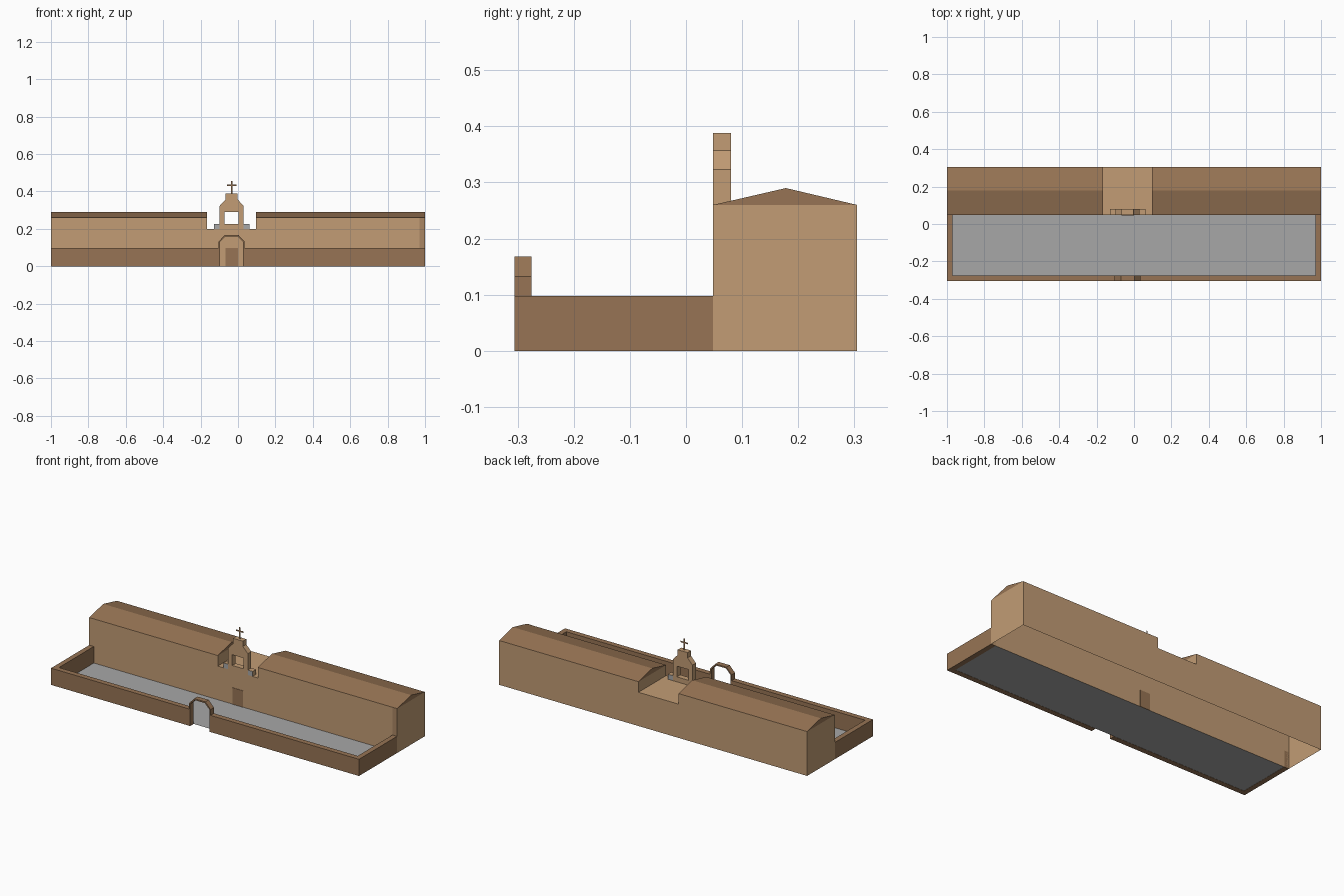
import bpy
import bmesh

cube = bpy.data.objects.get("Cube")
if cube:
    bpy.data.objects.remove(cube, do_unlink=True)


def material(name, r, g, b):
    m = bpy.data.materials.new(name)
    m.use_nodes = True
    m.diffuse_color = (r, g, b, 1)
    m.node_tree.nodes["Principled BSDF"].inputs["Base Color"].default_value = (r, g, b, 1)
    return m


tan = material("tan adobe", .54, .335, .178)
brown = material("brown clay", .309, .175, .089)
mid = material("weathered tan", .40, .24, .125)
grey = material("grey paving", .39, .39, .39)

BACK, FRONT, MID = .305, .048, .178      # building depth
YARD, INNER = -.306, -.275               # front yard wall depth
GAP_L, GAP_R = -.165, .095               # gap between the two roofs
EAVE, RIDGE, LOW, WALL = .26, .29, .198, .098
AXIS = -.034                             # centre line of gate and belfry


def finish(name, bm, mats):
    bmesh.ops.recalc_face_normals(bm, faces=bm.faces[:])
    mesh = bpy.data.meshes.new(name)
    bm.to_mesh(mesh)
    bm.free()
    for m in mats:
        mesh.materials.append(m)
    ob = bpy.data.objects.new(name, mesh)
    bpy.context.collection.objects.link(ob)
    return ob


def prism(name, profiles, y0, y1, mats, open_bottom=False):
    """Extrude outlines in x and z from y0 to y1; flat when y0 equals y1."""
    bm = bmesh.new()
    for profile in profiles:
        face = bm.faces.new([bm.verts.new((x, y0, z)) for x, z in profile])
        if y1 != y0:
            ext = bmesh.ops.extrude_face_region(bm, geom=[face], use_keep_orig=True)
            moved = [v for v in ext["geom"] if isinstance(v, bmesh.types.BMVert)]
            bmesh.ops.translate(bm, verts=moved, vec=(0, y1 - y0, 0))
    if open_bottom:
        low = min(v.co.z for v in bm.verts)
        under = [f for f in bm.faces if all(v.co.z < low + .001 for v in f.verts)]
        bmesh.ops.delete(bm, geom=under, context='FACES')
    return finish(name, bm, mats)


def rect(x0, x1, z0, z1):
    return [(x0, z0), (x1, z0), (x1, z1), (x0, z1)]


def mirrored(half):
    """Close a half outline, given as offsets from the axis, bottom to top."""
    return [(AXIS + x, z) for x, z in half] + [(AXIS - x, z) for x, z in reversed(half)]


# Long building shell with a lowered middle, open underneath
prism("building_walls",
      [[(-1, 0), (1, 0), (1, EAVE), (GAP_R, EAVE), (GAP_R, LOW),
        (GAP_L, LOW), (GAP_L, EAVE), (-1, EAVE)]],
      FRONT, BACK, [tan], open_bottom=True)

# Pitched roofs with brown gables
for name, x0, x1 in (("right_roof", -1, GAP_L), ("left_roof", GAP_R, 1)):
    bm = bmesh.new()
    ends = [[bm.verts.new((x, y, z)) for y, z in
             ((FRONT, EAVE), (MID, RIDGE), (BACK, EAVE))] for x in (x0, x1)]
    for end in ends:
        bm.faces.new(end)
    for i in range(2):
        bm.faces.new((ends[0][i], ends[0][i + 1], ends[1][i + 1], ends[1][i]))
    finish(name, bm, [brown])

# Door plates on both sides of the front wall, and the corner strip
prism("door", [rect(AXIS - .033, AXIS + .033, 0, WALL)], FRONT - .002, FRONT + .002, [brown])
prism("corner_strip", [rect(.97, 1, WALL, EAVE)], FRONT - .001, FRONT - .001, [mid])

# Yard front wall with its arched gateway
outer = [(.07, WALL), (.07, .132), (.036, .168)]
inner = [(.062, 0), (.062, .13), (.033, .16)]
arch_out, arch_in = mirrored(outer), mirrored(inner)
prism("yard_front_wall",
      [[(1, 0), (1, WALL)] + arch_out + [(-1, WALL), (-1, 0)] + arch_in[::-1]],
      YARD, INNER, [brown])

# Yard side walls and paving
for name, x0, x1 in (("yard_right_wall", -1, -.97), ("yard_left_wall", .97, 1)):
    prism(name, [rect(x0, x1, 0, WALL)], INNER, FRONT, [brown])
bm = bmesh.new()
bm.faces.new([bm.verts.new(p) for p in ((-.97, INNER, .001), (.97, INNER, .001),
                                        (.97, FRONT, .001), (-.97, FRONT, .001))])
finish("yard_paving", bm, [grey])

# Belfry wall: sill, two posts and a stepped head around the bell opening
SILL, HEAD = .227, .29
prism("belfry",
      [rect(AXIS - .064, AXIS + .064, LOW, SILL),
       rect(AXIS - .064, AXIS - .037, SILL, HEAD),
       rect(AXIS + .037, AXIS + .064, SILL, HEAD),
       mirrored([(.064, HEAD), (.064, .323), (.032, .357), (.032, .388)])],
      FRONT, .08, [tan])

# Low shoulder blocks beside the belfry, grey on front and back
for name, x0, x1 in (("right_shoulder", -.128, AXIS - .064), ("left_shoulder", AXIS + .064, .062)):
    block = prism(name, [rect(x0, x1, LOW, SILL)], FRONT, .08, [tan, grey])
    for poly in block.data.polygons:
        poly.material_index = int(abs(poly.normal.y) > .9)

# Flat cross on top
prism("cross", [rect(AXIS - .004, AXIS + .004, .388, .456),
                rect(AXIS - .025, AXIS + .025, .428, .437)], .064, .064, [brown])
